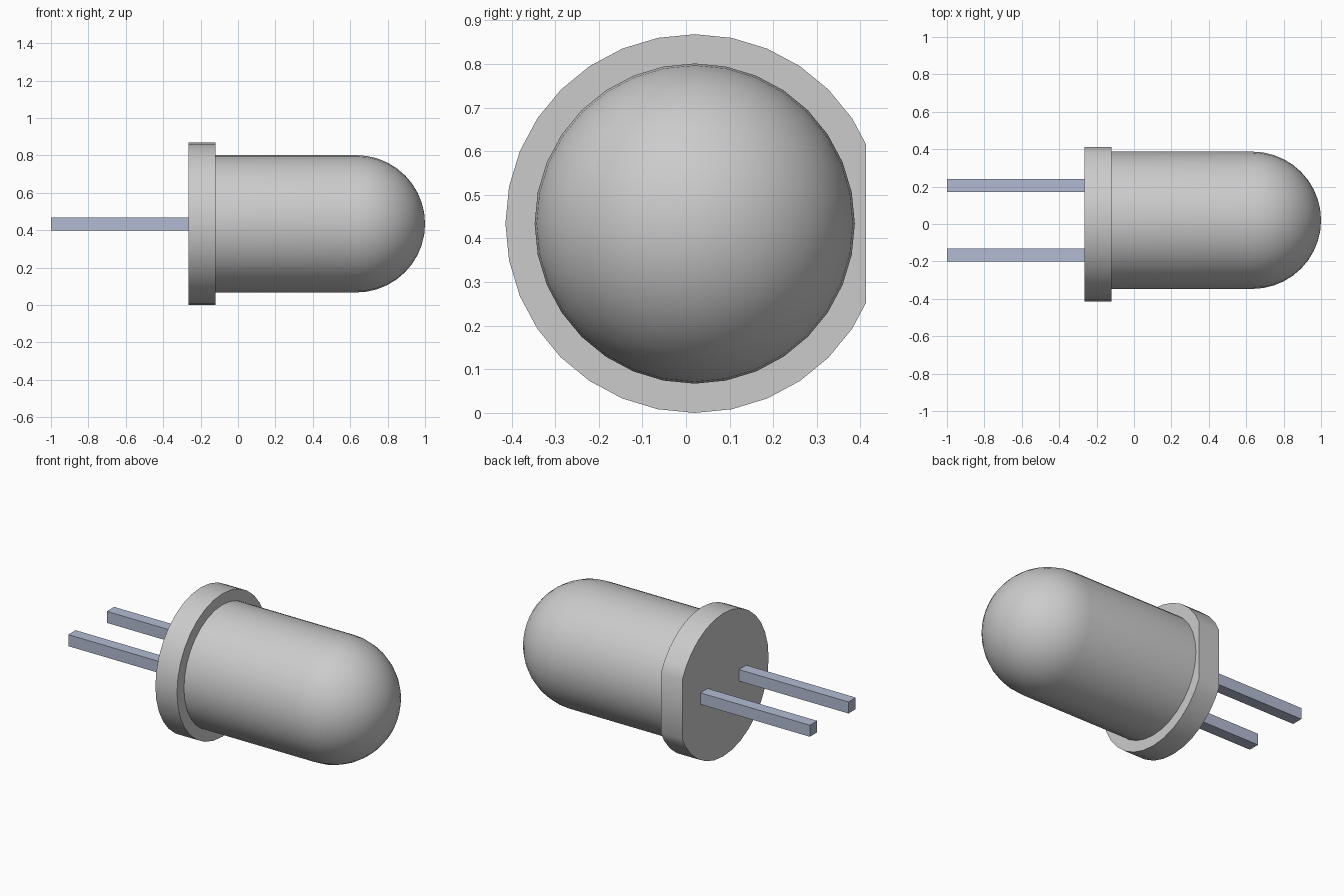
import bpy, bmesh
from math import sin, cos, pi
from mathutils import Vector

if "Cube" in bpy.data.objects:
    bpy.data.objects.remove(bpy.data.objects["Cube"])

CY, CZ = 0.02, 0.434   # axis of the round parts, running along x
SIDES = 32


def finish(name, bm, smooth=True):
    bmesh.ops.recalc_face_normals(bm, faces=bm.faces)
    mesh = bpy.data.meshes.new(name)
    bm.to_mesh(mesh)
    bm.free()
    obj = bpy.data.objects.new(name, mesh)
    bpy.context.collection.objects.link(obj)
    if smooth:
        bpy.ops.object.select_all(action='DESELECT')
        obj.select_set(True)
        bpy.context.view_layer.objects.active = obj
        bpy.ops.object.shade_smooth_by_angle(angle=pi / 6)
    return obj


def lathe(profile):
    """Turn (x, radius) points around the axis; radius 0 makes a pole."""
    bm = bmesh.new()
    rings = []
    for x, r in profile:
        if r == 0:
            rings.append([bm.verts.new((x, CY, CZ))] * SIDES)
        else:
            rings.append([bm.verts.new((x, CY + r * sin(2 * pi * i / SIDES),
                                        CZ + r * cos(2 * pi * i / SIDES)))
                          for i in range(SIDES)])
    for a, b in zip(rings, rings[1:]):
        for i in range(SIDES):
            j = (i + 1) % SIDES
            bm.faces.new(dict.fromkeys((a[i], a[j], b[j], b[i])))
    for ring in (rings[0], rings[-1]):
        if ring[0] is not ring[1]:
            bm.faces.new(ring)
    return bm


# Lens: straight barrel ending in a hemisphere
R, DOME_X = 0.367, 0.633
dome = [(DOME_X + R * sin(pi / 2 * k / 10), R * cos(pi / 2 * k / 10)) for k in range(10)]
finish("lens", lathe([(-0.125, R)] + dome + [(DOME_X + R, 0)]))

# Flange: disc with one flat side
bm = lathe([(-0.265, 0.434), (-0.12, 0.434)])
bmesh.ops.bisect_plane(bm, geom=bm.verts[:] + bm.edges[:] + bm.faces[:],
                       plane_co=Vector((0, 0.413, 0)), plane_no=Vector((0, 1, 0)),
                       clear_outer=True)
bmesh.ops.holes_fill(bm, edges=[e for e in bm.edges if e.is_boundary])
finish("flange", bm)

# Leads: two square pins
for name, y in (("lead_front", -0.165), ("lead_back", 0.205)):
    bm = bmesh.new()
    bmesh.ops.create_cube(bm, size=1)
    bmesh.ops.scale(bm, vec=(0.74, 0.07, 0.07), verts=bm.verts)
    bmesh.ops.translate(bm, vec=(-0.63, y, CZ), verts=bm.verts)
    pin = finish(name, bm, smooth=False)
    mat = bpy.data.materials.get("lead_metal") or bpy.data.materials.new("lead_metal")
    mat.diffuse_color = (0.45, 0.5, 0.65, 1)
    mat.use_nodes = True
    mat.node_tree.nodes["Principled BSDF"].inputs["Base Color"].default_value = mat.diffuse_color
    pin.data.materials.append(mat)
